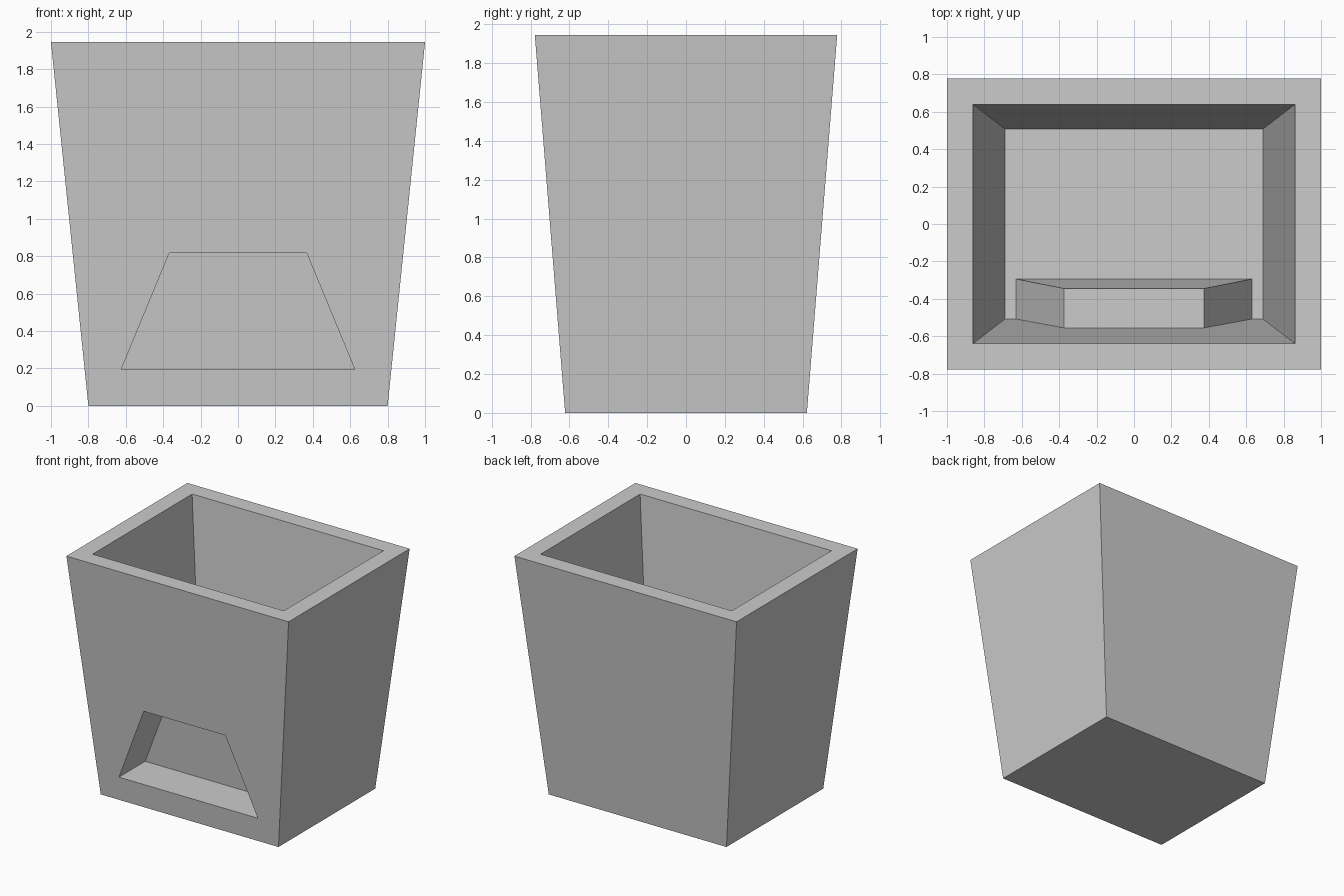
import bpy
import bmesh

cube = bpy.data.objects.get("Cube")
if cube:
    bpy.data.objects.remove(cube, do_unlink=True)

HEIGHT = 1.945
FLOOR = 0.185     # height of the cavity floor
SKIN = 0.006      # thickness of the pocket lining

mat = bpy.data.materials.new("plain grey")
mat.use_nodes = True
grey = (0.6, 0.6, 0.6, 1)
mat.diffuse_color = grey
mat.node_tree.nodes["Principled BSDF"].inputs["Base Color"].default_value = grey

bm = bmesh.new()


def rectangle(hx, hy, z):
    """Corners in the order front left, front right, back right, back left."""
    return [bm.verts.new((x, y, z))
            for x, y in ((-hx, -hy), (hx, -hy), (hx, hy), (-hx, hy))]


def pocket_ring(low_x, high_x, low, high, base_y, slope):
    """Trapezoid lying in a sloping front plane, from bottom left around."""
    return [bm.verts.new((x, base_y - slope * z, z))
            for x, z in ((-low_x, low), (low_x, low), (high_x, high), (-high_x, high))]


def bridge(a, b, sides=range(4)):
    for i in sides:
        j = (i + 1) % 4
        bm.faces.new((a[i], a[j], b[j], b[i]))


# Tapered outer shell, tapered cavity and the flat rim between them
base = rectangle(0.8, 0.622, 0)
top = rectangle(1, 0.778, HEIGHT)
floor = rectangle(0.69, 0.508, FLOOR)
rim = rectangle(0.861, 0.64, HEIGHT)
bm.faces.new(base)
bridge(base, top, (1, 2, 3))
bridge(top, rim)
bridge(floor, rim, (1, 2, 3))

# Pocket sunk into the front wall
slope = (0.778 - 0.622) / HEIGHT
mouth = pocket_ring(0.625, 0.367, 0.193, 0.817, -0.622, slope)
back = pocket_ring(0.625, 0.367, 0.193, 0.817, -0.285, slope)
bridge([base[0], base[1], top[1], top[0]], mouth)
bridge(mouth, back)
bm.faces.new(back)

# Lining of the pocket, standing on the floor inside the cavity
in_slope = (0.64 - 0.508) / (HEIGHT - FLOOR)
in_base = -0.508 + in_slope * FLOOR
low_x, high_x, high = 0.625 + SKIN, 0.367 + SKIN, 0.817 + SKIN
foot = pocket_ring(low_x, high_x, FLOOR, high, in_base, in_slope)
block = pocket_ring(low_x, high_x, FLOOR, high, -0.285 + SKIN, slope)
bridge([floor[0], floor[1], rim[1], rim[0]], foot, (1, 2, 3))
bridge(foot, block, (1, 2, 3))
bm.faces.new(block)

# Cavity floor, notched around the lining
bm.faces.new((floor[0], foot[0], block[0], block[1], foot[1],
              floor[1], floor[2], floor[3]))

bmesh.ops.recalc_face_normals(bm, faces=bm.faces[:])
mesh = bpy.data.meshes.new("tapered_bin")
bm.to_mesh(mesh)
bm.free()
mesh.materials.append(mat)
bpy.context.collection.objects.link(bpy.data.objects.new("tapered_bin", mesh))
